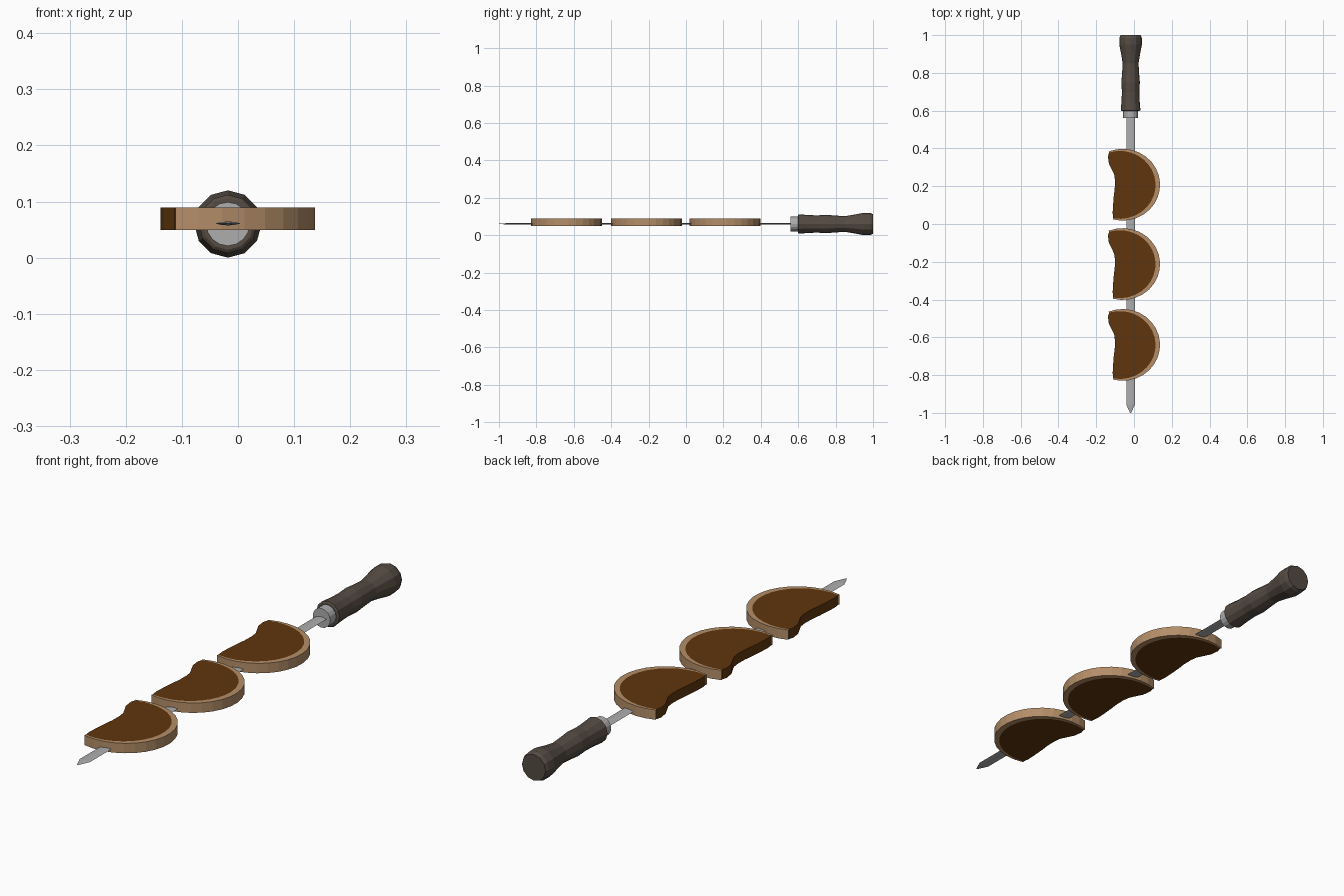
import bpy, bmesh, math
from mathutils import Vector

if "Cube" in bpy.data.objects:
    bpy.data.objects.remove(bpy.data.objects["Cube"])

CX, CZ = -0.018, 0.06          # skewer axis


def material(name, rgb):
    m = bpy.data.materials.new(name)
    m.diffuse_color = (*rgb, 1)
    m.use_nodes = True
    m.node_tree.nodes["Principled BSDF"].inputs["Base Color"].default_value = m.diffuse_color
    return m


CRUST = material("rind_tan", (0.46, 0.27, 0.14))
MEAT = material("meat_brown", (0.115, 0.036, 0.004))
WOOD = material("handle_wood", (0.09, 0.07, 0.055))
STEEL = material("steel", (0.42, 0.42, 0.42))


def finish(bm, name, *mats):
    bmesh.ops.recalc_face_normals(bm, faces=bm.faces)
    me = bpy.data.meshes.new(name)
    bm.to_mesh(me)
    bm.free()
    for m in mats:
        me.materials.append(m)
    ob = bpy.data.objects.new(name, me)
    bpy.context.collection.objects.link(ob)
    return ob


def loft(name, rings, mat):
    """Skin a list of equal-length point rings and cap both ends."""
    bm = bmesh.new()
    vs = [[bm.verts.new(p) for p in r] for r in rings]
    n = len(vs[0])
    for a, b in zip(vs, vs[1:]):
        for i in range(n):
            j = (i + 1) % n
            bm.faces.new((a[i], a[j], b[j], b[i]))
    bm.faces.new(vs[0])
    bm.faces.new(vs[-1])
    return finish(bm, name, mat)


def lathe(name, profile, mat, n=12):
    """Turn (y, radius) pairs around the skewer axis."""
    return loft(name, [[(CX + r * math.cos(2 * math.pi * i / n), y,
                         CZ + r * math.sin(2 * math.pi * i / n)) for i in range(n)]
                       for y, r in profile], mat)


# turned handle and steel collar
lathe("handle", [(0.598, 0.046), (0.602, 0.052), (0.65, 0.048), (0.70, 0.046),
                 (0.75, 0.049), (0.80, 0.045), (0.85, 0.042), (0.90, 0.050),
                 (0.95, 0.060), (0.985, 0.059), (1.0, 0.053)], WOOD)
lathe("collar", [(0.56, 0.039), (0.61, 0.039)], STEEL, 16)


# flat lens-section blade with a pointed tip
def lens(y, w, h):
    return [(CX + w * x, y, CZ + 0.001 + h * z) for x, z in
            ((-1, 0), (-0.5, -0.75), (0, -1), (0.5, -0.75),
             (1, 0), (0.5, 0.75), (0, 1), (-0.5, 0.75))]


loft("skewer_blade", [lens(-1.0, 0.003, 0.001), lens(-0.955, 0.023, 0.0035),
                      lens(0.58, 0.023, 0.0035)], STEEL)

# wavy cut side of a slice, from the far end down to the near end
CUT = [(-0.138, 0.150), (-0.133, 0.112), (-0.118, 0.082), (-0.105, 0.055),
       (-0.101, 0.025), (-0.102, -0.02), (-0.107, -0.06), (-0.111, -0.11),
       (-0.113, -0.15)]


def slice_piece(name, yc, z0=0.049, z1=0.089, seg=18):
    outer, inner = [], []
    for i in range(seg + 1):
        a = math.radians(-105 + 217 * i / seg)
        t = 0.006 + 0.018 * math.sin(math.pi * i / seg)      # rind thickness
        for lst, d in ((outer, 0), (inner, t)):
            lst.append(Vector((-0.060 + (0.198 - d) * math.cos(a),
                               (0.190 - d) * math.sin(a))))
    bm = bmesh.new()

    def pair(p):
        return [bm.verts.new((p[0], yc + p[1], z)) for z in (z0, z1)]

    o, n, c = ([pair(p) for p in pts] for pts in (outer, inner, CUT))

    def face(verts, mat):
        bm.faces.new(verts).material_index = mat

    for i in range(seg):
        face((o[i][0], o[i + 1][0], o[i + 1][1], o[i][1]), 0)  # outer wall
        for k in (0, 1):                                       # rind bands
            face((o[i][k], o[i + 1][k], n[i + 1][k], n[i][k]), 0)
    for i in (0, seg):                                         # rind ends
        face((o[i][0], n[i][0], n[i][1], o[i][1]), 0)
    core = [n[-1]] + c + [n[0]]
    for a, b in zip(core, core[1:]):                           # cut wall
        face((a[0], b[0], b[1], a[1]), 1)
    for k in (0, 1):                                           # cut faces
        face([v[k] for v in n + c], 1)
    return finish(bm, name, CRUST, MEAT)


for i, yc in enumerate((0.208, -0.212, -0.640)):
    slice_piece(f"meat_slice_{i + 1}", yc)
